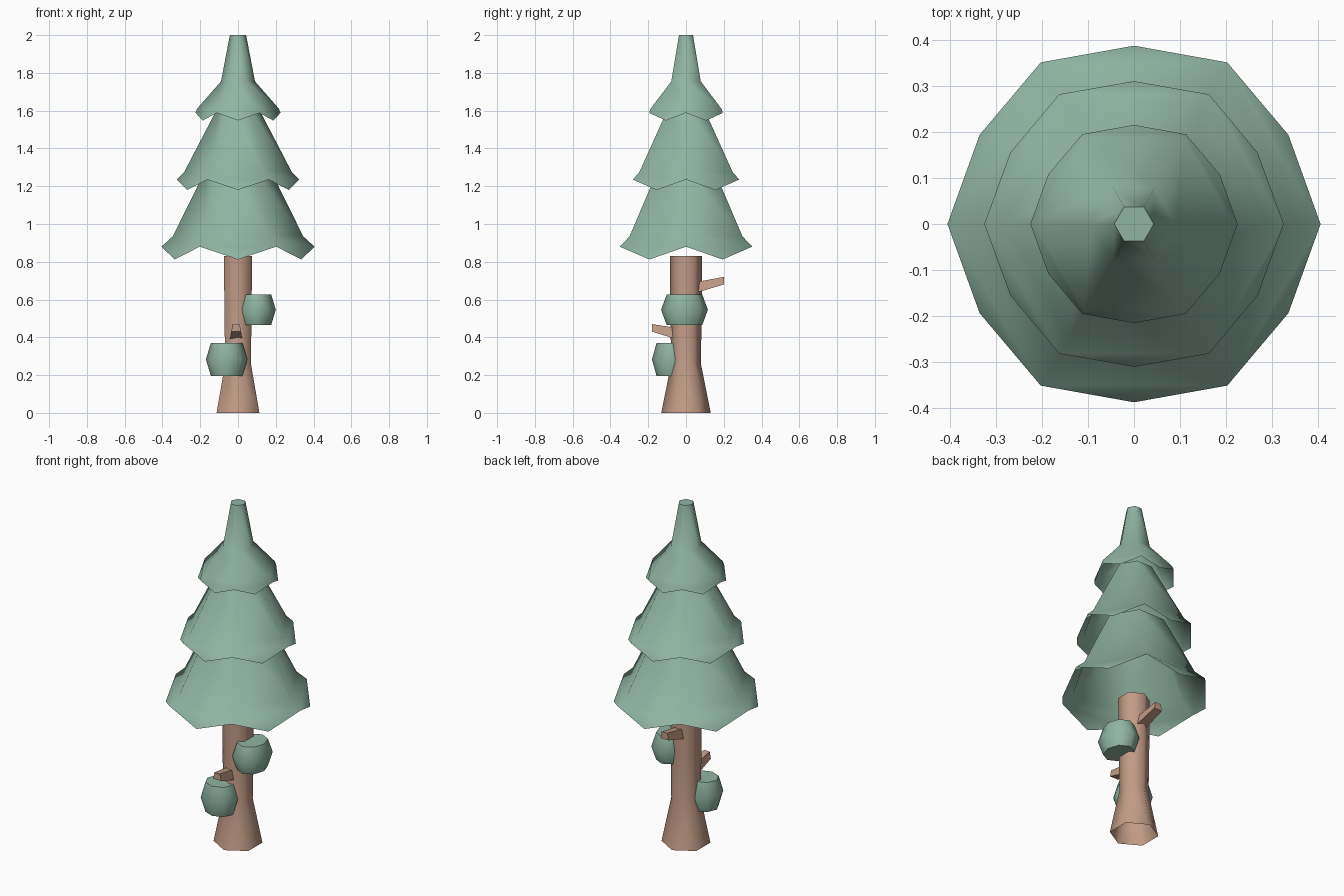
import bpy
import bmesh
from math import cos, sin, radians, tau

cube = bpy.data.objects.get("Cube")
if cube:
    bpy.data.objects.remove(cube, do_unlink=True)


def make_material(name, rgb):
    mat = bpy.data.materials.new(name)
    mat.use_nodes = True
    mat.diffuse_color = (*rgb, 1)
    bsdf = next(n for n in mat.node_tree.nodes if n.type == 'BSDF_PRINCIPLED')
    bsdf.inputs["Base Color"].default_value = (*rgb, 1)
    return mat


green = make_material("needle green", (0.28, 0.46, 0.365))
brown = make_material("bark brown", (0.54, 0.33, 0.24))


def ring(z, rx, ry=None, sides=6, turn=0.0, center=(0, 0)):
    """Regular polygon of points at height z."""
    ry = rx if ry is None else ry
    angles = [tau * i / sides + radians(turn) for i in range(sides)]
    return [(center[0] + rx * cos(a), center[1] + ry * sin(a), z) for a in angles]


def loft(name, rings, mat, cap_first=False, cap_last=False, fringe=None, smooth=65):
    """Skin a list of rings; fringe adds pointed tips below the last ring."""
    bm = bmesh.new()
    loops = [[bm.verts.new(p) for p in r] for r in rings]
    n = len(loops[0])
    for upper, lower in zip(loops, loops[1:]):
        for i in range(n):
            j = (i + 1) % n
            bm.faces.new((upper[i], lower[i], lower[j], upper[j]))
    if cap_first:
        bm.faces.new(loops[0])
    if cap_last:
        bm.faces.new(loops[-1][::-1])
    if fringe:
        for i, p in enumerate(fringe):
            bm.faces.new((loops[-1][i], bm.verts.new(p), loops[-1][(i + 1) % n]))
    mesh = bpy.data.meshes.new(name)
    bm.to_mesh(mesh)
    bm.free()
    mesh.materials.append(mat)
    obj = bpy.data.objects.new(name, mesh)
    bpy.context.collection.objects.link(obj)
    if smooth:
        bpy.ops.object.select_all(action='DESELECT')
        obj.select_set(True)
        bpy.context.view_layer.objects.active = obj
        bpy.ops.object.shade_smooth_by_angle(angle=radians(smooth))
    return obj


# Foliage tiers: (height, radius) from top to flared hem, then the hem tips
def tier(name, profile, tip_z, tip_r, cap=False):
    loft(name, [ring(z, r) for z, r in profile], green, cap_first=cap,
         fringe=ring(tip_z, tip_r, turn=30))


tier("top_tier", [(2.0, 0.043), (1.755, 0.09), (1.61, 0.217), (1.588, 0.225)],
     1.548, 0.215, cap=True)
tier("middle_tier", [(1.63, 0.10), (1.275, 0.285), (1.235, 0.325)], 1.18, 0.31)
tier("bottom_tier", [(1.29, 0.17), (0.935, 0.345), (0.88, 0.405)], 0.812, 0.387)

# Trunk with flared foot
loft("trunk", [ring(z, r, turn=30) for z, r in
               [(0.83, 0.086), (0.55, 0.083), (0.26, 0.079), (0, 0.131)]], brown)


# Small bushes on the trunk
def bush(name, x, y, z, rx, ry, half):
    rows = [(half, 0.76), (0, 1), (-half, 0.76)]
    loft(name, [ring(z + h, rx * s, ry * s, sides=8, center=(x, y)) for h, s in rows],
         green, cap_first=True, cap_last=True)


bush("lower_bush", -0.06, -0.08, 0.283, 0.11, 0.10, 0.087)
bush("upper_bush", 0.10, -0.008, 0.546, 0.10, 0.124, 0.08)


# Branch stubs: tapered bars, each end given as (y, bottom z, top z, half width)
def branch(name, x, ends):
    rings = [[(x - w, y, lo), (x + w, y, lo), (x + w * 0.7, y, hi), (x - w * 0.7, y, hi)]
             for y, lo, hi, w in ends]
    loft(name, rings, brown, cap_first=True, cap_last=True, smooth=0)


branch("front_branch", -0.01, [(-0.05, 0.39, 0.45, 0.032), (-0.18, 0.43, 0.47, 0.026)])
branch("back_branch", 0.0, [(0.20, 0.68, 0.72, 0.026), (0.05, 0.635, 0.692, 0.032)])

# Consistent outward normals on every part
for obj in bpy.context.collection.objects:
    if obj.type == 'MESH' and obj.data.materials and obj.data.materials[0] in (green, brown):
        bm = bmesh.new()
        bm.from_mesh(obj.data)
        bmesh.ops.recalc_face_normals(bm, faces=bm.faces)
        bm.to_mesh(obj.data)
        bm.free()
